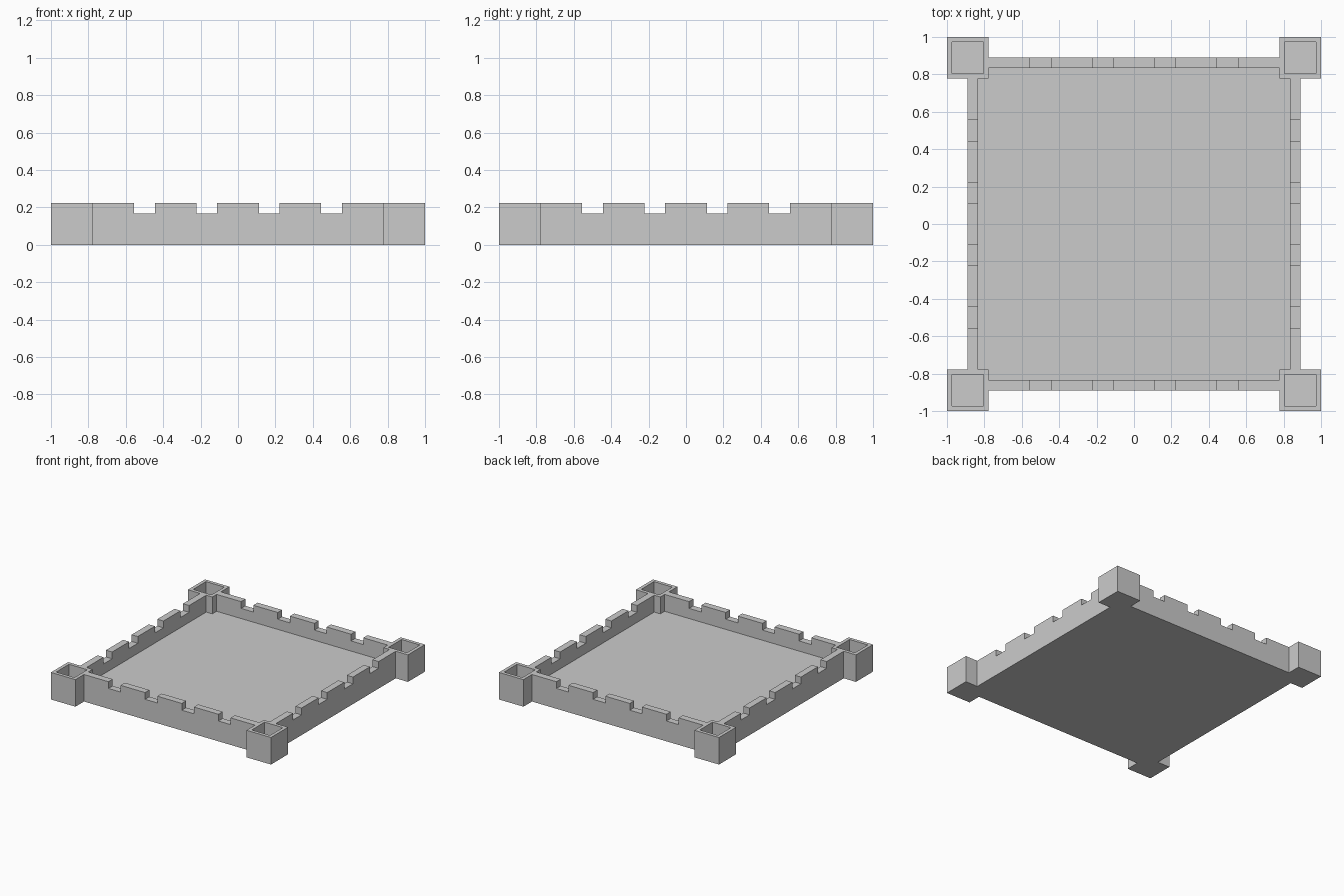
import bpy, bmesh, math
from mathutils import Matrix, Vector

if "Cube" in bpy.data.objects:
    bpy.data.objects.remove(bpy.data.objects["Cube"])

U = 2 / 36            # building module
HEIGHT = 4 * U        # top of towers and merlons
NOTCH = 3 * U         # bottom of crenels
FLOOR = 1.5 * U       # courtyard and tower floor level

stone = bpy.data.materials.new("grey stone")
stone.diffuse_color = (0.6, 0.6, 0.6, 1)
stone.use_nodes = True
stone.node_tree.nodes["Principled BSDF"].inputs["Base Color"].default_value = stone.diffuse_color


def finish(bm, name):
    bmesh.ops.recalc_face_normals(bm, faces=bm.faces[:])
    mesh = bpy.data.meshes.new(name)
    bm.to_mesh(mesh)
    bm.free()
    mesh.materials.append(stone)
    obj = bpy.data.objects.new(name, mesh)
    bpy.context.collection.objects.link(obj)
    return obj


def prism(name, points, direction):
    """Extrude a flat outline into a solid."""
    bm = bmesh.new()
    face = bm.faces.new([bm.verts.new(p) for p in points])
    ext = bmesh.ops.extrude_face_region(bm, geom=[face], use_keep_orig=True)
    verts = [g for g in ext["geom"] if isinstance(g, bmesh.types.BMVert)]
    bmesh.ops.translate(bm, verts=verts, vec=Vector(direction))
    return finish(bm, name)


# Courtyard floor: square with the tower corners cut out
a, b = 14 * U, 15 * U
corner = [(b, a), (a, a), (a, b)]
outline = []
for k in range(4):
    turn = Matrix.Rotation(k * math.pi / 2, 3, 'Z')
    outline += [turn @ Vector((x, y, 0)) for x, y in corner]
prism("courtyard_floor", outline, (0, 0, FLOOR))

# Battlement walls: crenellated profile, one per side
profile = [(-a, 0), (-a, HEIGHT)]
for centre in (-9, -3, 3, 9):
    left, right = (centre - 1) * U, (centre + 1) * U
    profile += [(left, HEIGHT), (left, NOTCH), (right, NOTCH), (right, HEIGHT)]
profile += [(a, HEIGHT), (a, 0)]
for k, side in enumerate(("front", "right", "back", "left")):
    wall = prism(side + "_wall", [(x, -16 * U, z) for x, z in profile], (0, U, 0))
    wall.data.transform(Matrix.Rotation(k * math.pi / 2, 4, 'Z'))

# Corner towers: hollow, open at the top
for sx, x_name in ((-1, "left"), (1, "right")):
    for sy, y_name in ((-1, "front"), (1, "back")):
        bm = bmesh.new()
        place = Matrix.Translation((sx * 16 * U, sy * 16 * U, HEIGHT / 2))
        bmesh.ops.create_cube(bm, size=4 * U, matrix=place)
        bm.normal_update()
        top = max(bm.faces, key=lambda f: f.normal.z)
        bmesh.ops.inset_individual(bm, faces=[top], thickness=U / 2,
                                   use_even_offset=True)
        ext = bmesh.ops.extrude_discrete_faces(bm, faces=[top])
        pit = ext["faces"][0]
        bmesh.ops.translate(bm, verts=pit.verts[:], vec=(0, 0, FLOOR - HEIGHT))
        finish(bm, f"{y_name}_{x_name}_tower")
